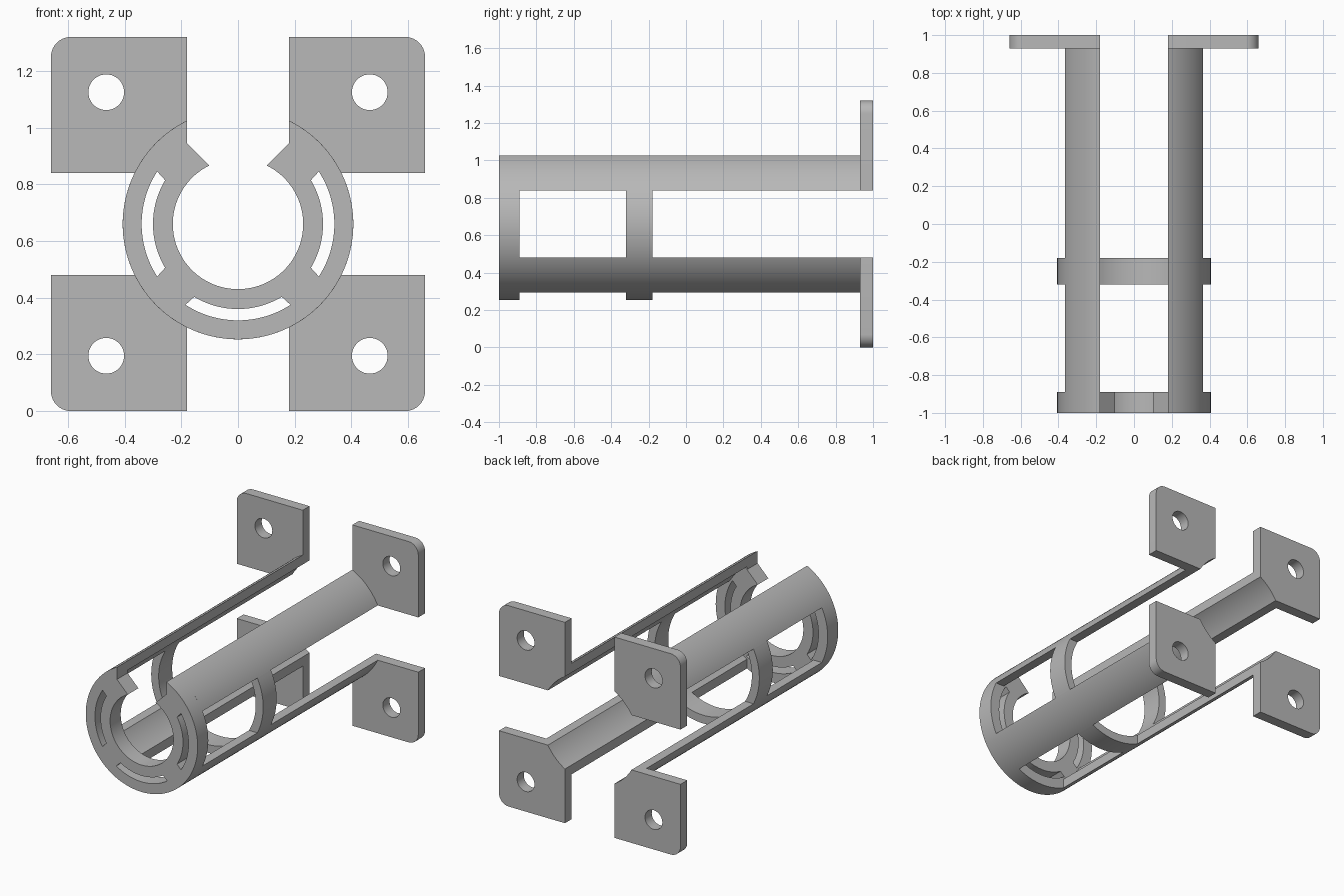
import bpy, bmesh
from math import sin, cos, asin, acos, atan2, pi, radians

if "Cube" in bpy.data.objects:
    bpy.data.objects.remove(bpy.data.objects["Cube"], do_unlink=True)

CZ = 0.66            # height of the tube axis
R_OUT, R_IN = 0.407, 0.353
R_BORE = 0.23
GAP = 0.18           # half width of the windows between the rails
EDGE = 0.66          # half size of the foot square
CAP_BACK, FOOT_FRONT = -0.89, 0.93

grey = bpy.data.materials.new("plain grey")
grey.use_nodes = True
colour = (0.48, 0.48, 0.48, 1)
grey.diffuse_color = colour
grey.node_tree.nodes["Principled BSDF"].inputs["Base Color"].default_value = colour


def arc(r, a, b, n=24, cx=0, cz=0):
    return [(cx + r * cos(a + (b - a) * i / n), cz + r * sin(a + (b - a) * i / n))
            for i in range(n + 1)]


def extrude(name, loops, y0, y1):
    """Fill the loops (first outer, others holes) and extrude from y0 to y1."""
    curve = bpy.data.curves.new(name, "CURVE")
    curve.dimensions = "2D"
    curve.fill_mode = "BOTH"
    curve.extrude = (y1 - y0) / 2
    for loop in loops:
        spline = curve.splines.new("POLY")
        spline.points.add(len(loop) - 1)
        for point, (x, z) in zip(spline.points, loop):
            point.co = (x, z, 0, 1)
        spline.use_cyclic_u = True
    obj = bpy.data.objects.new(name, curve)
    bpy.context.collection.objects.link(obj)
    obj.location = (0, (y0 + y1) / 2, CZ)
    obj.rotation_euler = (pi / 2, 0, 0)
    bpy.ops.object.select_all(action="DESELECT")
    obj.select_set(True)
    bpy.context.view_layer.objects.active = obj
    bpy.ops.object.convert(target="MESH")
    obj = bpy.context.object
    bm = bmesh.new()
    bm.from_mesh(obj.data)
    bmesh.ops.remove_doubles(bm, verts=bm.verts, dist=0.0002)
    bmesh.ops.recalc_face_normals(bm, faces=bm.faces)
    bm.to_mesh(obj.data)
    bm.free()
    obj.data.materials.clear()
    obj.data.materials.append(grey)
    bpy.ops.object.shade_smooth_by_angle(angle=radians(30))
    return obj


def band(turn):
    """Arc of the tube wall that fills one window, with straight cut ends."""
    o, i = asin(GAP / R_OUT), asin(GAP / R_IN)
    return arc(R_OUT, turn - o, turn + o) + arc(R_IN, turn + i, turn - i)


# front cap with a notch at the top and three curved slots
top = acos(GAP / R_OUT)
lip = atan2(0.206, 0.101)
cap = arc(R_OUT, top, -pi - top, 96)
cap += [(-GAP, 0.285)] + arc(R_BORE, -pi - lip, lip, 80) + [(GAP, 0.285)]
s_out, s_in = radians(33), radians(31)
slots = [arc(0.34, t - s_out, t + s_out) + arc(0.30, t + s_in, t - s_in)
         for t in (0, pi, -pi / 2)]
extrude("front_cap", [cap] + slots, -1, CAP_BACK)

# middle ring, open at the top
for name, turn in (("left", 0), ("right", pi), ("bottom", -pi / 2)):
    extrude("middle_ring_" + name, [band(turn)], -0.32, -0.18)

# four rails, each ending in a drilled foot plate
o0, i0 = asin(GAP / R_OUT), asin(GAP / R_IN)
rail = arc(R_OUT, o0, pi / 2 - o0) + arc(R_IN, pi / 2 - i0, i0)
fillet = 0.07
foot = arc(R_IN, pi / 2 - i0, i0) + [(EDGE, GAP)]
foot += arc(fillet, 0, pi / 2, 10, EDGE - fillet, EDGE - fillet) + [(GAP, EDGE)]
hole = arc(0.063, 0, 2 * pi, 40, 0.465, 0.465)[:-1]
for sx, side in ((1, "left"), (-1, "right")):
    for sz, level in ((1, "upper"), (-1, "lower")):
        def flip(loop):
            return [(x * sx, z * sz) for x, z in loop]
        tag = f"_{level}_{side}"
        extrude("rail" + tag, [flip(rail)], CAP_BACK, FOOT_FRONT)
        extrude("foot_plate" + tag, [flip(foot), flip(hole)], FOOT_FRONT, 1)
